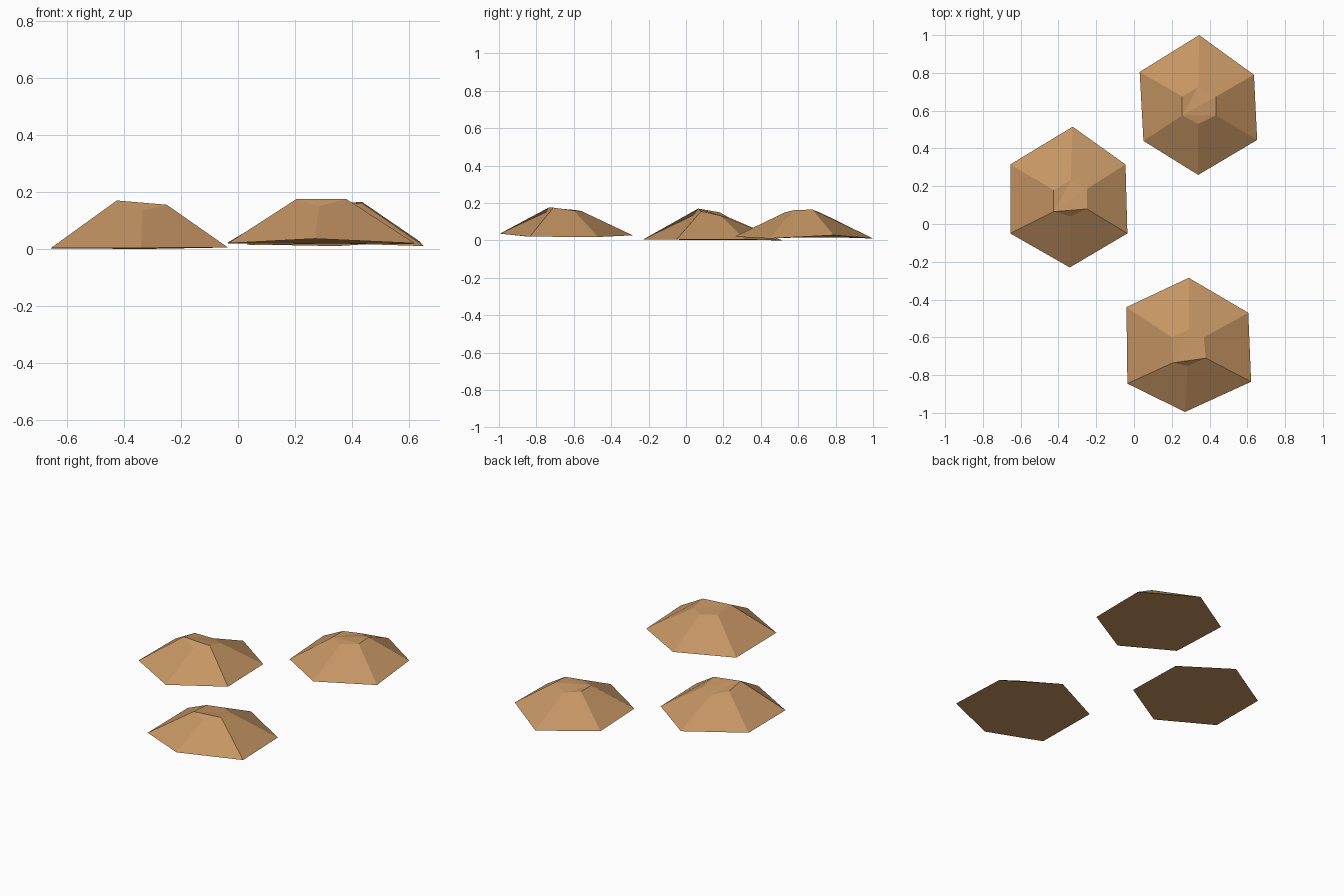
import bpy, bmesh

clay = bpy.data.materials.new("light_brown_clay")
clay.diffuse_color = (0.56, 0.30, 0.125, 1.0)


def mound(name, base, cap):
    """Low six-sided mound: rough hexagon base, small uneven hexagon top.
    Both rings run clockwise from the back corner."""
    bm = bmesh.new()
    lo = [bm.verts.new(p) for p in base]
    hi = [bm.verts.new(p) for p in cap]
    n = len(lo)
    # sloping sides
    for i in range(n):
        j = (i + 1) % n
        bm.faces.new((lo[i], hi[i], hi[j], lo[j]))
    # uneven top, fanned from its front left corner
    for k in range(1, n - 1):
        bm.faces.new((hi[4], hi[(4 + k) % n], hi[(5 + k) % n]))
    # underside
    bm.faces.new(lo)
    bmesh.ops.recalc_face_normals(bm, faces=bm.faces[:])
    mesh = bpy.data.meshes.new(name)
    bm.to_mesh(mesh)
    bm.free()
    mesh.materials.append(clay)
    obj = bpy.data.objects.new(name, mesh)
    bpy.context.collection.objects.link(obj)


mound("left_mound",
      [(-.325, .515, 0), (-.045, .315, .005), (-.035, -.05, .005),
       (-.34, -.23, .004), (-.655, -.05, .004), (-.655, .315, .002)],
      [(-.335, .23, .122), (-.25, .185, .132), (-.25, .08, .155),
       (-.335, .04, .135), (-.425, .065, .17), (-.425, .18, .15)])

mound("back_mound",
      [(.345, 1.0, .01), (.635, .79, .028), (.652, .445, .01),
       (.34, .26, .02), (.05, .44, .013), (.03, .805, .016)],
      [(.34, .725, .145), (.435, .675, .165), (.435, .575, .161),
       (.34, .53, .15), (.255, .575, .155), (.255, .675, .155)])

mound("front_mound",
      [(.29, -.285, .027), (.605, -.47, .018), (.62, -.835, .02),
       (.27, -.995, .036), (-.035, -.845, .02), (-.04, -.44, .02)],
      [(.29, -.56, .157), (.37, -.60, .16), (.38, -.71, .175),
       (.285, -.75, .15), (.205, -.735, .175), (.20, -.60, .163)])
